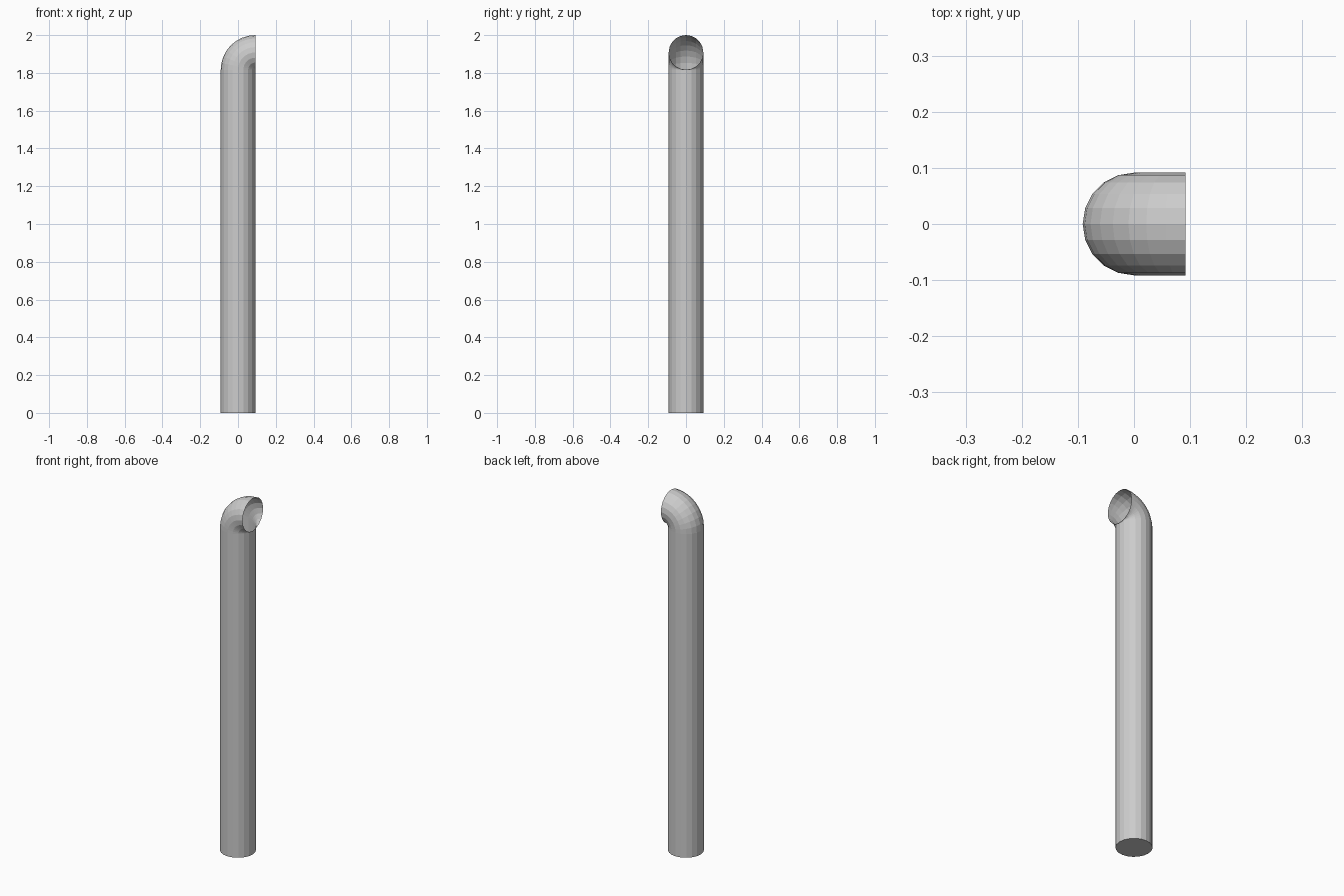
import bpy, bmesh, math

if "Cube" in bpy.data.objects:
    bpy.data.objects.remove(bpy.data.objects["Cube"])

R = 0.0915        # pipe radius
BEND = 0.092      # elbow centreline radius
SIDES = 20
STEPS = 8
Z0 = 2.0 - R - BEND   # height where the elbow begins

bm = bmesh.new()


def ring(cx, cz, a):
    # circle whose plane is tilted by a from horizontal
    pts = []
    for i in range(SIDES):
        t = 2 * math.pi * i / SIDES
        u, v = -R * math.cos(t), R * math.sin(t)
        pts.append(bm.verts.new((cx + u * math.cos(a), v, cz - u * math.sin(a))))
    return pts


# straight riser, then a tight quarter bend towards +x
rings = [ring(0, 0, 0)]
for k in range(STEPS + 1):
    a = math.pi / 2 * k / STEPS
    rings.append(ring(BEND - BEND * math.cos(a), Z0 + BEND * math.sin(a), a))

for lo, hi in zip(rings, rings[1:]):
    for i in range(SIDES):
        j = (i + 1) % SIDES
        bm.faces.new((lo[i], lo[j], hi[j], hi[i]))

# closed foot, open mouth
bm.faces.new(rings[0])
bmesh.ops.recalc_face_normals(bm, faces=bm.faces)

mesh = bpy.data.meshes.new("vent_pipe")
bm.to_mesh(mesh)
bm.free()
pipe = bpy.data.objects.new("vent_pipe", mesh)
bpy.context.collection.objects.link(pipe)
bpy.context.view_layer.objects.active = pipe
pipe.select_set(True)
